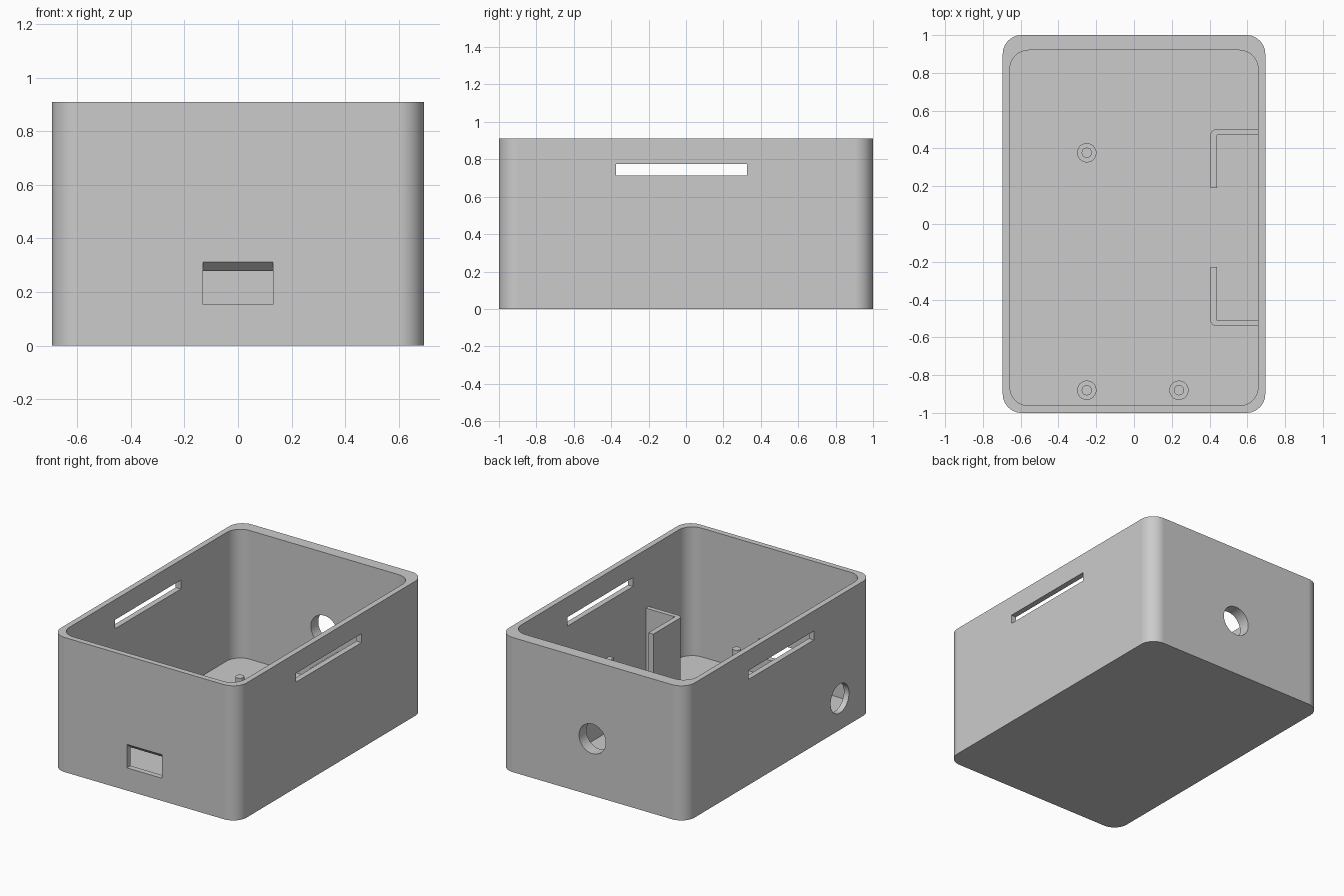
import bpy, bmesh, math
from mathutils import Matrix

cube = bpy.data.objects.get("Cube")
if cube:
    bpy.data.objects.remove(cube, do_unlink=True)

grey = bpy.data.materials.new("plain grey plastic")
grey.use_nodes = True
COLOUR = (0.6, 0.6, 0.6, 1)
grey.diffuse_color = COLOUR
grey.node_tree.nodes["Principled BSDF"].inputs["Base Color"].default_value = COLOUR


def add_object(name, bm):
    bmesh.ops.recalc_face_normals(bm, faces=bm.faces)
    mesh = bpy.data.meshes.new(name)
    bm.to_mesh(mesh)
    bm.free()
    mesh.materials.append(grey)
    obj = bpy.data.objects.new(name, mesh)
    bpy.context.collection.objects.link(obj)
    return obj


def prism(name, outline, low, high, axis="Z"):
    """Extrude a closed outline; axis X reads the outline as (y, z)."""
    bm = bmesh.new()
    place = (lambda a, b, c: (c, a, b)) if axis == "X" else (lambda a, b, c: (a, b, c))
    rings = [[bm.verts.new(place(a, b, c)) for a, b in outline] for c in (low, high)]
    bm.faces.new(rings[0])
    bm.faces.new(rings[1])
    n = len(outline)
    for i in range(n):
        j = (i + 1) % n
        bm.faces.new((rings[0][i], rings[0][j], rings[1][j], rings[1][i]))
    return add_object(name, bm)


def rounded_rect(x0, x1, y0, y1, r, steps=12):
    corners = ((x1 - r, y1 - r), (x0 + r, y1 - r), (x0 + r, y0 + r), (x1 - r, y0 + r))
    points = []
    for quarter, (cx, cy) in enumerate(corners):
        for i in range(steps + 1):
            a = math.pi / 2 * (quarter + i / steps)
            points.append((cx + r * math.cos(a), cy + r * math.sin(a)))
    return points


def rect(a0, a1, b0, b1):
    return [(a0, b0), (a1, b0), (a1, b1), (a0, b1)]


def cylinder(name, centre, radius, depth, axis="Z", sides=48):
    bm = bmesh.new()
    turn = {"X": Matrix.Rotation(math.pi / 2, 4, "Y"),
            "Y": Matrix.Rotation(math.pi / 2, 4, "X"),
            "Z": Matrix.Identity(4)}[axis]
    bmesh.ops.create_cone(bm, cap_ends=True, segments=sides, radius1=radius,
                          radius2=radius, depth=depth,
                          matrix=Matrix.Translation(centre) @ turn)
    return add_object(name, bm)


def cut(obj, cutter):
    mod = obj.modifiers.new("cut", "BOOLEAN")
    mod.operation = "DIFFERENCE"
    mod.solver = "EXACT"
    mod.object = cutter
    bpy.context.view_layer.update()
    result = bpy.data.meshes.new_from_object(
        obj.evaluated_get(bpy.context.evaluated_depsgraph_get()))
    obj.modifiers.clear()
    obj.data = result
    bpy.data.objects.remove(cutter, do_unlink=True)


def smooth(obj):
    bpy.ops.object.select_all(action="DESELECT")
    obj.select_set(True)
    bpy.context.view_layer.objects.active = obj
    bpy.ops.object.shade_smooth_by_angle(angle=math.radians(30))
    weighted = obj.modifiers.new("even normals", "WEIGHTED_NORMAL")
    weighted.keep_sharp = True


# Open tray with a thicker back wall
HEIGHT, FLOOR, WALL_X = 0.91, 0.04, 0.695
tray = prism("case_shell", rounded_rect(-WALL_X, WALL_X, -1, 1, 0.1), 0, HEIGHT)
cut(tray, prism("cavity", rounded_rect(-0.657, 0.657, -0.962, 0.92, 0.1), FLOOR, HEIGHT + 0.1))

# Long vent slots in both side walls
for side in (-1, 1):
    ends = sorted((side * 0.6, side * 0.8))
    cut(tray, prism("slot", rect(-0.373, 0.327, 0.714, 0.774), *ends, axis="X"))

# Front port: its top slopes down towards the inside
port = [(-1, 0.153), (-0.962, 0.153), (-0.9, 0.153), (-0.9, 0.22),
        (-0.962, 0.278), (-1.04, 0.348), (-1.04, 0.153)]
cut(tray, prism("port", port, -0.13, 0.13, axis="X"))

# Round cable holes in the back wall and one side wall
cut(tray, cylinder("back_hole", (0, 0.96, 0.384), 0.1, 0.2, "Y"))
cut(tray, cylinder("side_hole", (-0.68, -0.65, 0.213), 0.098, 0.16, "X"))
smooth(tray)

# Circuit board posts: wide base with a locating pin
for label, x, y in (("back", -0.25, 0.377), ("front_right", -0.25, -0.88),
                    ("front_left", 0.238, -0.88)):
    base_top, pin_top = 0.13, 0.213
    for part, radius, low, high in (("post", 0.051, FLOOR - 0.01, base_top),
                                    ("pin", 0.027, base_top - 0.01, pin_top)):
        smooth(cylinder(f"{label}_{part}", (x, y, (low + high) / 2), radius, high - low, sides=32))

# Mirrored L-shaped holders against one side wall
MID_Y, R = -0.019, 0.035
for label, side in (("back", 1), ("front", -1)):
    outline = [(0.67, 0.522), (0.67, 0.491), (0.44, 0.491), (0.44, 0.209), (0.404, 0.209)]
    for i in range(9):
        a = math.pi - math.pi / 2 * i / 8
        outline.append((0.404 + R + R * math.cos(a), 0.522 - R + R * math.sin(a)))
    outline = [(x, MID_Y + side * y) for x, y in outline]
    smooth(prism(f"{label}_holder", outline, FLOOR - 0.01, 0.515))
